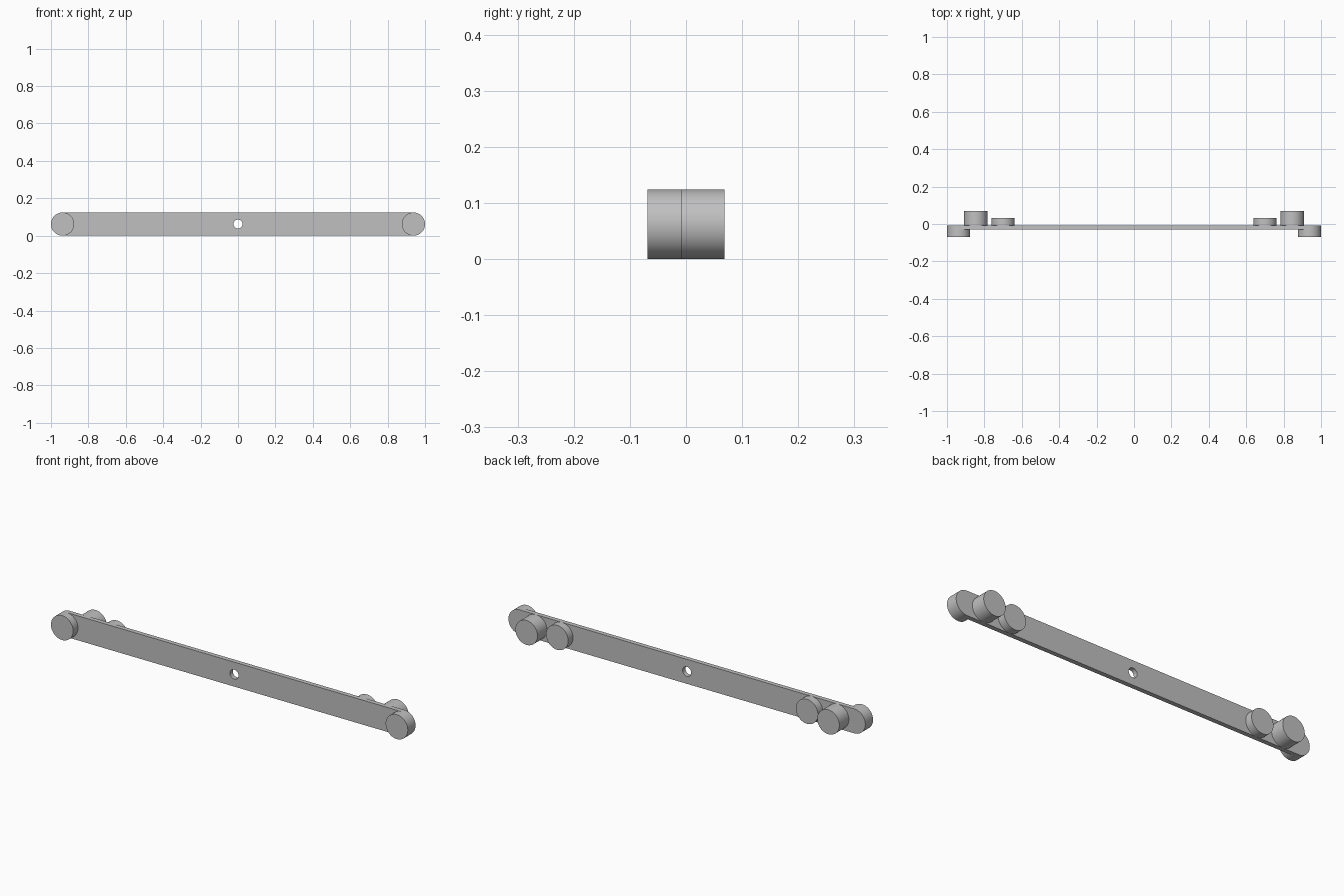
import bpy
import bmesh
from math import pi, cos, sin, radians

default = bpy.data.objects.get("Cube")
if default:
    bpy.data.objects.remove(default, do_unlink=True)

R = 0.062            # half the bar height, also the peg radius
END_X = 1 - R        # centre of the rounded bar ends
FRONT, BAR_FRONT, BAR_BACK = -0.069, -0.03, -0.007
SHORT_BACK, TALL_BACK = 0.032, 0.069

grey = bpy.data.materials.new("plain grey")
grey.use_nodes = True
grey.diffuse_color = (0.53, 0.53, 0.53, 1)
grey.node_tree.nodes["Principled BSDF"].inputs["Base Color"].default_value = grey.diffuse_color


def arc(x, radius, start, end, steps):
    """Points on an arc centred at height R."""
    return [(x + radius * cos(start + (end - start) * i / steps),
             R + radius * sin(start + (end - start) * i / steps))
            for i in range(steps + 1)]


def circle(x, radius, steps=64):
    return arc(x, radius, 0, 2 * pi, steps)[:-1]


def slab(name, outlines, y_front, y_back):
    """Fill outlines in the x-z plane (inner ones become holes) and give depth along y."""
    curve = bpy.data.curves.new(name + "_profile", 'CURVE')
    curve.dimensions = '2D'
    curve.fill_mode = 'BOTH'
    curve.extrude = (y_back - y_front) / 2
    for points in outlines:
        spline = curve.splines.new('POLY')
        spline.points.add(len(points) - 1)
        spline.use_cyclic_u = True
        for p, (x, z) in zip(spline.points, points):
            p.co = (x, z, 0, 1)
    helper = bpy.data.objects.new(name + "_profile", curve)
    bpy.context.collection.objects.link(helper)
    bpy.context.view_layer.update()
    mesh = bpy.data.meshes.new_from_object(
        helper.evaluated_get(bpy.context.evaluated_depsgraph_get()))
    bpy.data.objects.remove(helper, do_unlink=True)

    # Weld caps to walls
    bm = bmesh.new()
    bm.from_mesh(mesh)
    bmesh.ops.remove_doubles(bm, verts=bm.verts, dist=0.00005)
    bmesh.ops.recalc_face_normals(bm, faces=bm.faces)
    bm.to_mesh(mesh)
    bm.free()

    mesh.materials.clear()
    mesh.materials.append(grey)
    obj = bpy.data.objects.new(name, mesh)
    bpy.context.collection.objects.link(obj)
    obj.rotation_euler.x = pi / 2
    obj.location.y = (y_front + y_back) / 2
    return obj


# Round-ended bar with a pivot hole in the middle
outline = arc(END_X, R, -pi / 2, pi / 2, 32) + arc(-END_X, R, pi / 2, 3 * pi / 2, 32)
parts = [slab("bar", [outline, circle(0, 0.024, 48)], BAR_FRONT, BAR_BACK)]

# Pegs: one on the front of each end, two on the back
for side, s in (("left", 1), ("right", -1)):
    parts += [
        slab(side + "_front_peg", [circle(s * END_X, R)], FRONT, BAR_FRONT),
        slab(side + "_tall_back_peg", [circle(s * 0.846, R)], BAR_BACK, TALL_BACK),
        slab(side + "_short_back_peg", [circle(s * 0.7, R)], BAR_BACK, SHORT_BACK),
    ]

# Smooth round walls, crisp rims
bpy.ops.object.select_all(action='DESELECT')
for part in parts:
    part.select_set(True)
bpy.context.view_layer.objects.active = parts[0]
bpy.ops.object.shade_smooth_by_angle(angle=radians(30))
